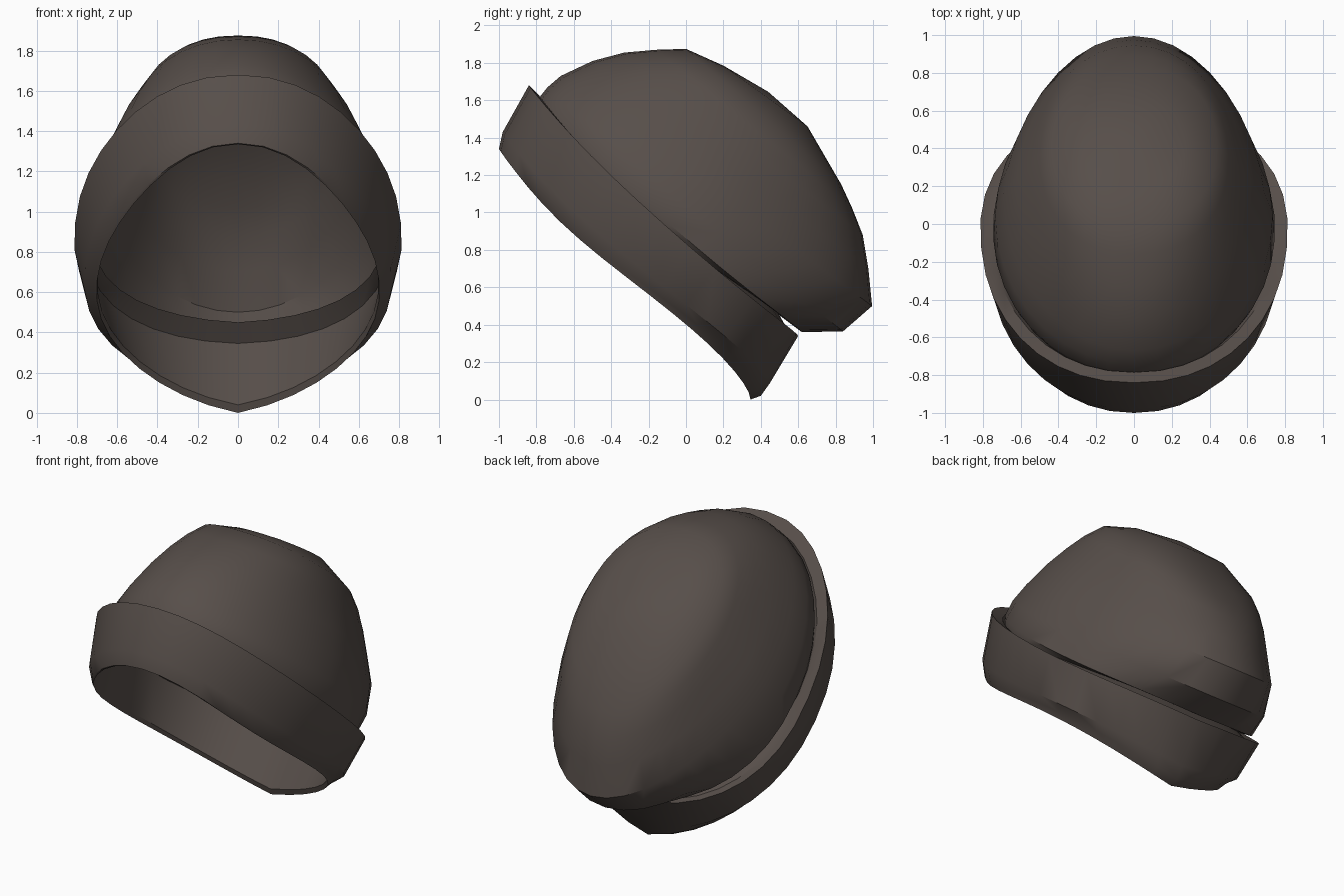
import bpy, bmesh, math

if "Cube" in bpy.data.objects:
    bpy.data.objects.remove(bpy.data.objects["Cube"])

SEG = 36

wool = bpy.data.materials.new("dark brown wool")
wool.diffuse_color = (0.095, 0.077, 0.068, 1)
wool.use_nodes = True
wool.node_tree.nodes["Principled BSDF"].inputs["Base Color"].default_value = wool.diffuse_color


def ring_points(front, back, width, sag=0.0, sway=0.0, flare=0.0, power=1.0):
    """Tilted oval from a front (y, z) point to a back (y, z) point.
    A negative flare narrows the back half only."""
    pts = []
    for i in range(SEG):
        t = 2 * math.pi * i / SEG
        c, s = math.cos(t), math.sin(t)
        c = math.copysign(abs(c) ** power, c)
        s = math.copysign(abs(s) ** power, s)
        y = (front[0] + back[0]) / 2 + (front[0] - back[0]) / 2 * c
        z = (front[1] + back[1]) / 2 + (front[1] - back[1]) / 2 * c
        z += sag * s * s + sway * c * (s * s if c > 0 else abs(s))
        k = 0 if c > 0 and flare < 0 else flare
        pts.append((width * s * (1 - k * c), y, z))
    return pts


def loft(name, rings, tip=None):
    """Skin a stack of rings, with an optional closing point."""
    bm = bmesh.new()
    loops = [[bm.verts.new(p) for p in ring_points(*r)] for r in rings]
    for a, b in zip(loops, loops[1:]):
        for i in range(SEG):
            j = (i + 1) % SEG
            bm.faces.new((a[i], a[j], b[j], b[i]))
    if tip:
        v = bm.verts.new(tip)
        for i in range(SEG):
            bm.faces.new((loops[-1][i], loops[-1][(i + 1) % SEG], v))
    bmesh.ops.recalc_face_normals(bm, faces=bm.faces)
    mesh = bpy.data.meshes.new(name)
    bm.to_mesh(mesh)
    bm.free()
    mesh.materials.append(wool)
    obj = bpy.data.objects.new(name, mesh)
    bpy.context.collection.objects.link(obj)
    bpy.ops.object.select_all(action='DESELECT')
    obj.select_set(True)
    bpy.context.view_layer.objects.active = obj
    bpy.ops.object.shade_smooth_by_angle(angle=math.radians(35))
    return obj


# Rim where the crown is sewn to the cuff
rim = ((-0.795, 1.60), (0.50, 0.45), 0.72, -0.09, -0.04, 0.08, 0.95)

# Crown: domed cap that droops over the back and tucks under into the cuff
loft("crown", [
    rim,
    ((-0.78, 1.62), (0.62, 0.36), 0.745, -0.06, -0.02, 0.06, 0.95),
    ((-0.74, 1.67), (0.84, 0.365), 0.735, -0.02, 0, -0.04),
    ((-0.67, 1.73), (0.995, 0.50), 0.69, 0, 0, -0.12),
    ((-0.50, 1.81), (0.975, 0.70), 0.625, 0, 0, -0.11),
    ((-0.33, 1.855), (0.945, 0.88), 0.55, 0, 0, -0.08, 0.95),
    ((-0.16, 1.87), (0.89, 1.02), 0.50, 0, 0, -0.06, 0.9),
    ((0.00, 1.875), (0.83, 1.15), 0.44, 0, 0, -0.04, 0.88),
    ((0.20, 1.785), (0.65, 1.46), 0.27, 0, 0, 0, 0.88),
], tip=(0, 0.44, 1.645))

# Cuff: turned-up band with inner ledge, outer wall, lower lip and inner wall
ledge = ((-0.785, 1.625), (0.56, 0.345), 0.75, -0.07, -0.03, 0.08, 0.92)
loft("cuff", [
    rim,
    ledge,
    ((-0.84, 1.68), (0.60, 0.34), 0.81, -0.07, -0.03, 0.08, 0.90),
    ((-0.98, 1.43), (0.45, 0.09), 0.76, -0.04, -0.09, 0.08, 0.92),
    ((-1.00, 1.34), (0.40, 0.02), 0.715, -0.01, -0.15, 0.08, 0.94),
    ((-0.99, 1.335), (0.345, 0.0), 0.70, -0.01, -0.15, 0.08, 0.94),
    ((-0.975, 1.37), (0.335, 0.04), 0.695, -0.01, -0.14, 0.08, 0.94),
    ledge,
])
